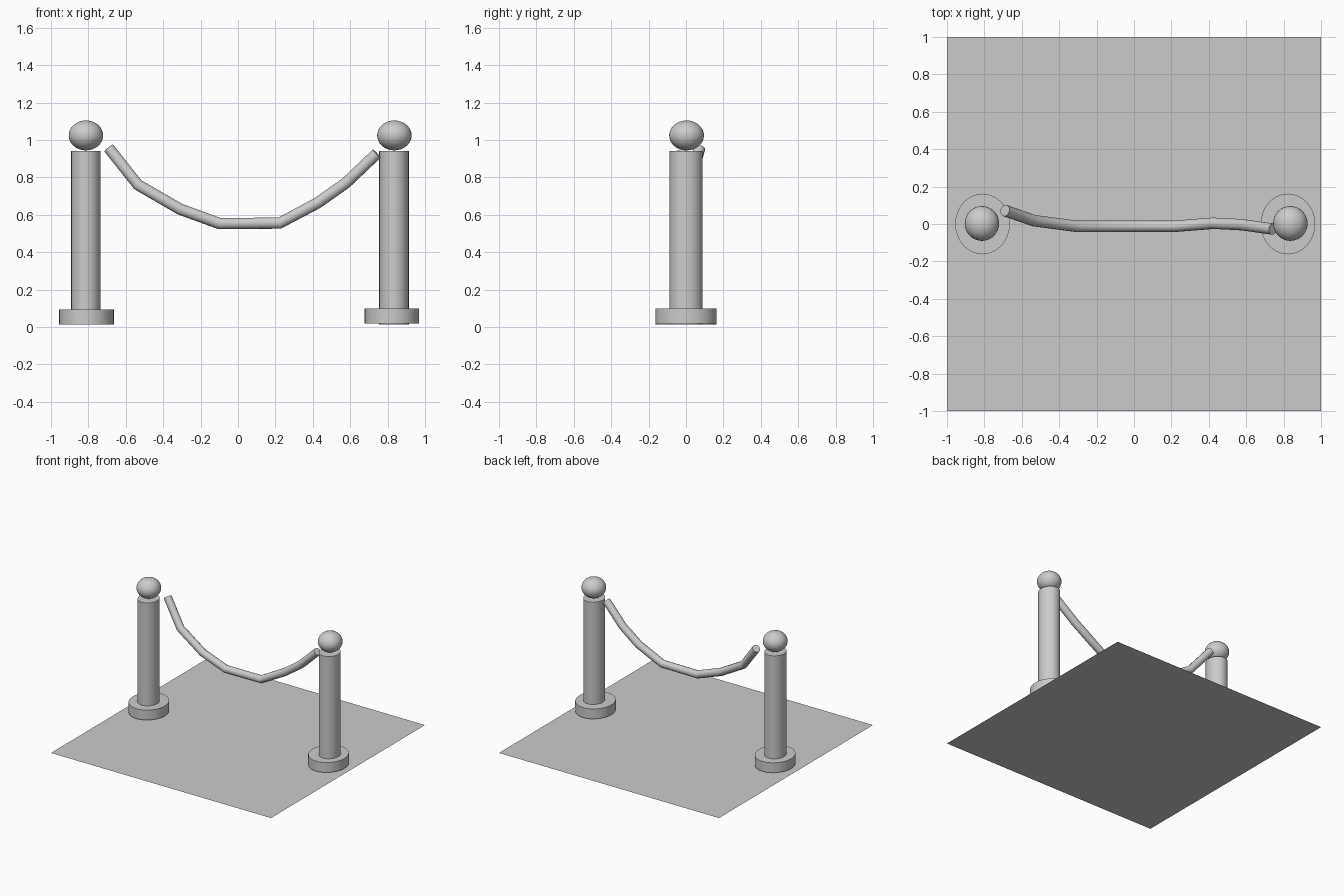
import bpy, math

if "Cube" in bpy.data.objects:
    bpy.data.objects.remove(bpy.data.objects["Cube"])


def smooth(obj):
    bpy.context.view_layer.objects.active = obj
    obj.select_set(True)
    bpy.ops.object.shade_smooth_by_angle(angle=math.radians(40))
    obj.select_set(False)


def cylinder(name, x, rx, ry, z0, z1):
    bpy.ops.mesh.primitive_cylinder_add(vertices=32, radius=1, depth=1,
                                        location=(x, 0, (z0 + z1) / 2))
    obj = bpy.context.object
    obj.name = name
    obj.scale = (rx, ry, z1 - z0)
    smooth(obj)


def ball(name, x):
    bpy.ops.mesh.primitive_uv_sphere_add(segments=32, ring_count=16, radius=1,
                                         location=(x, 0.003, 1.024))
    obj = bpy.context.object
    obj.name = name
    obj.scale = (0.092, 0.093, 0.08)
    smooth(obj)


# Floor
bpy.ops.mesh.primitive_plane_add(size=2, location=(0, 0, 0))
bpy.context.object.name = "floor"

# Two posts, each a disc base, a slightly oval shaft and a ball top
for side, base_x, shaft_x, ball_x, lift in (("left", -0.81, -0.813, -0.813, 0.0),
                                            ("right", 0.823, 0.834, 0.836, 0.006)):
    cylinder(side + "_base", base_x, 0.146, 0.162, 0.012 + lift, 0.094 + lift)
    cylinder(side + "_post", shaft_x, 0.079, 0.088, 0.012, 0.94)
    ball(side + "_ball", ball_x)

# Sagging rope
path = [(-0.69, 0.072, 0.955), (-0.535, 0.018, 0.76), (-0.31, -0.012, 0.63),
        (-0.10, -0.012, 0.553), (0.222, -0.012, 0.555), (0.425, 0.004, 0.663),
        (0.577, -0.004, 0.77), (0.742, -0.027, 0.927)]
curve = bpy.data.curves.new("rope", 'CURVE')
curve.dimensions = '3D'
spline = curve.splines.new('POLY')
spline.points.add(len(path) - 1)
for point, co in zip(spline.points, path):
    point.co = (*co, 1)
curve.bevel_depth = 0.031
curve.bevel_resolution = 4
curve.use_fill_caps = True
rope = bpy.data.objects.new("rope", curve)
bpy.context.collection.objects.link(rope)
bpy.ops.object.select_all(action='DESELECT')
bpy.context.view_layer.objects.active = rope
rope.select_set(True)
bpy.ops.object.convert(target='MESH')
smooth(bpy.context.object)
